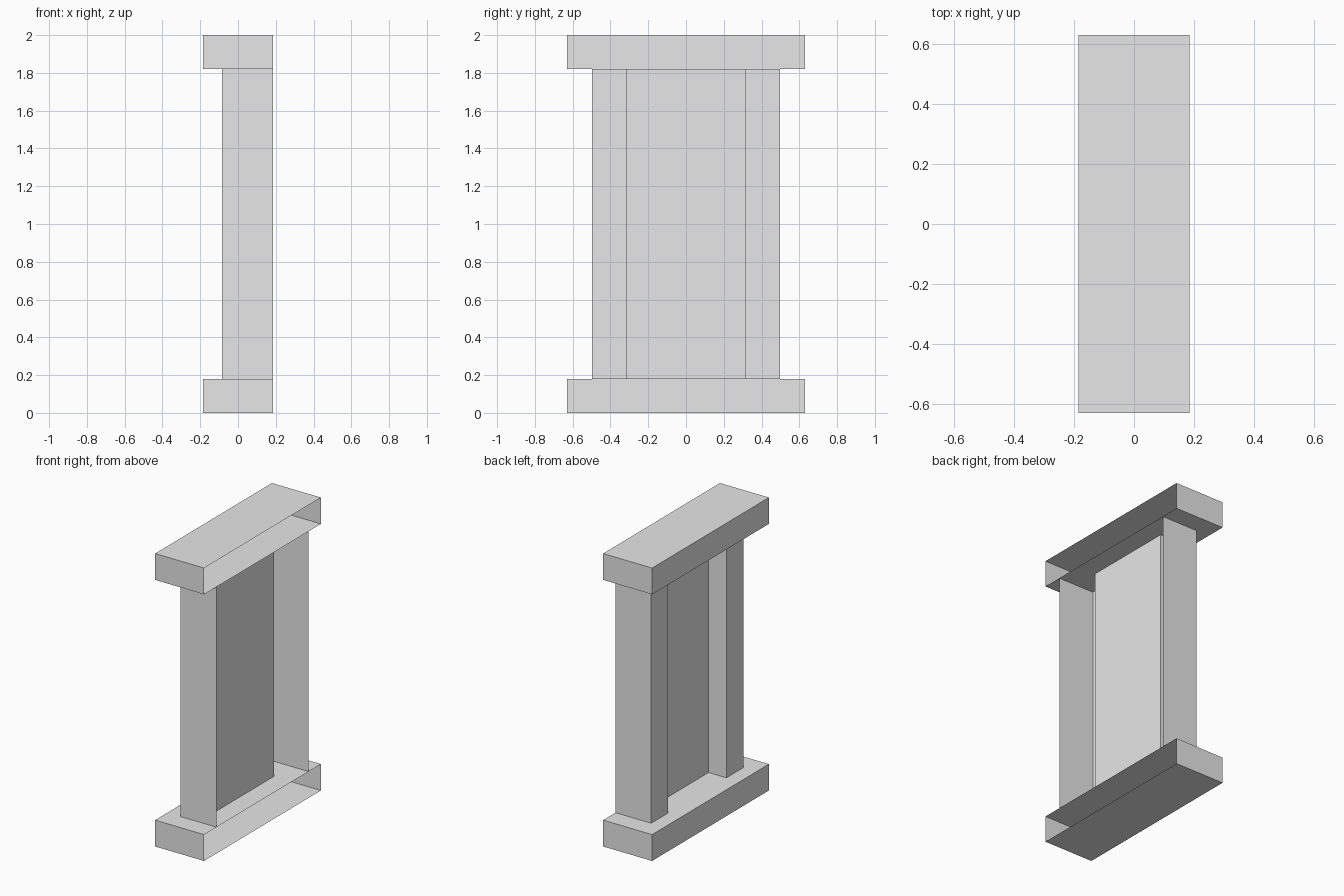
import bpy
import bmesh
from mathutils import Matrix, Vector

cube = bpy.data.objects.get("Cube")
if cube:
    bpy.data.objects.remove(cube, do_unlink=True)

HEIGHT, SLAB_H = 2.0, 0.18
SLAB_X, SLAB_Y = 0.185, 0.63
POST_X, PANEL_X = -0.085, 0.05
POST_OUT, POST_IN = 0.497, 0.315

grey = bpy.data.materials.new("light_grey")
grey.use_nodes = True
colour = (0.8, 0.8, 0.8, 1.0)
grey.diffuse_color = colour
grey.node_tree.nodes["Principled BSDF"].inputs["Base Color"].default_value = colour


def add_object(name, bm):
    mesh = bpy.data.meshes.new(name)
    bm.to_mesh(mesh)
    bm.free()
    mesh.materials.append(grey)
    obj = bpy.data.objects.new(name, mesh)
    bpy.context.collection.objects.link(obj)
    return obj


def open_slab(name, z_mid):
    """Hollow block without its +x side."""
    bm = bmesh.new()
    size = Matrix.Diagonal((2 * SLAB_X, 2 * SLAB_Y, SLAB_H, 1))
    bmesh.ops.create_cube(bm, size=1, matrix=Matrix.Translation((0, 0, z_mid)) @ size)
    bm.normal_update()
    side = [f for f in bm.faces if f.normal.x > 0.9]
    bmesh.ops.delete(bm, geom=side, context='FACES')
    return add_object(name, bm)


def upright_sheet(name, path):
    """Thin wall rising between the slabs along a floor path."""
    bm = bmesh.new()
    low = [bm.verts.new((x, y, SLAB_H)) for x, y in path]
    high = [bm.verts.new((x, y, HEIGHT - SLAB_H)) for x, y in path]
    for i in range(len(path) - 1):
        bm.faces.new((low[i], low[i + 1], high[i + 1], high[i]))
    return add_object(name, bm)


# Base and cap, open towards +x
open_slab("base_slab", SLAB_H / 2)
open_slab("top_slab", HEIGHT - SLAB_H / 2)

# Channel-shaped posts, mirrored front to back
post = [(PANEL_X, -POST_IN), (POST_X, -POST_IN),
        (POST_X, -POST_OUT), (SLAB_X, -POST_OUT)]
upright_sheet("front_post", post)
upright_sheet("back_post", [(x, -y) for x, y in reversed(post)])

# Recessed panel between the posts
upright_sheet("centre_panel", [(PANEL_X, POST_IN), (PANEL_X, -POST_IN)])
